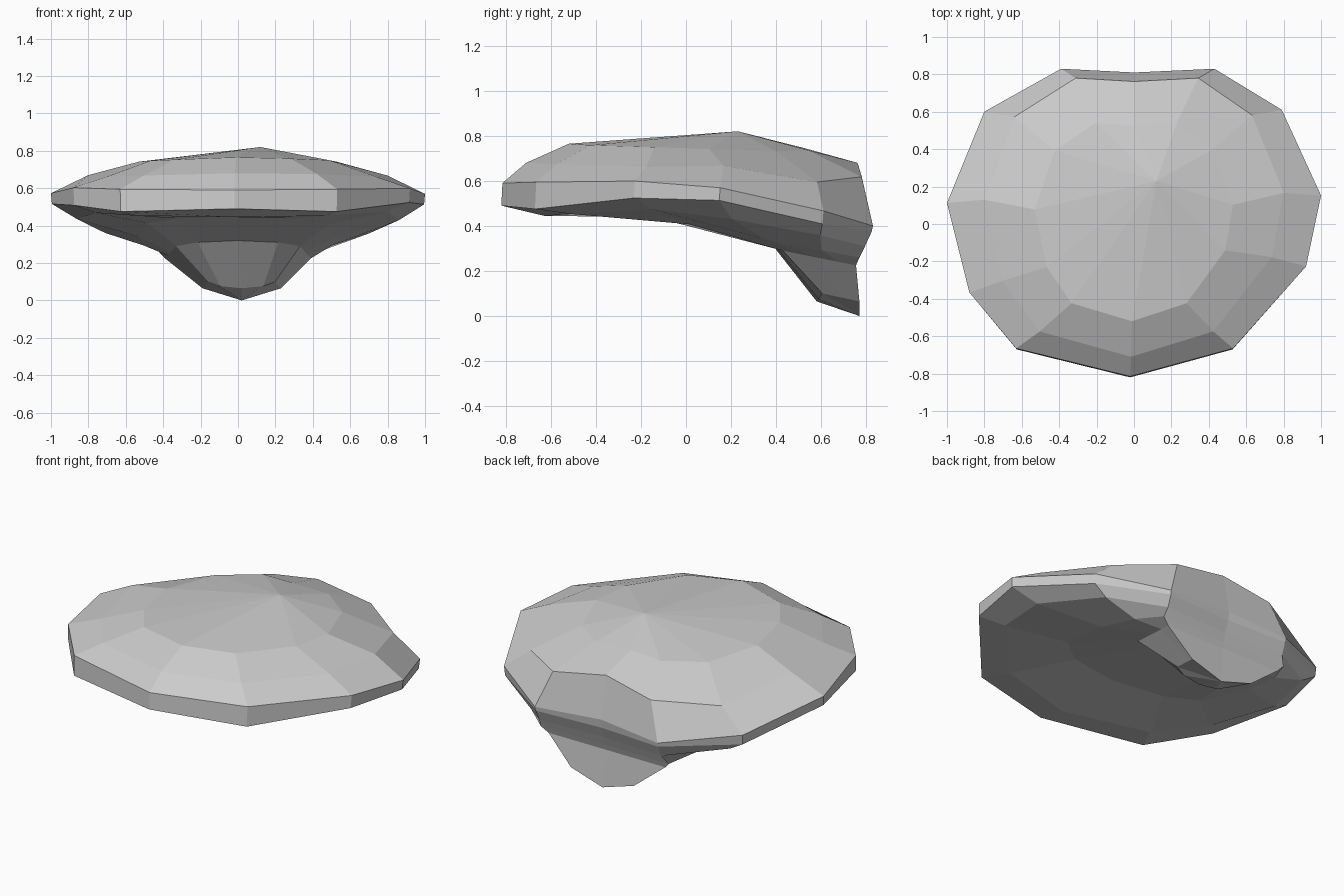
import bpy, bmesh

if "Cube" in bpy.data.objects:
    bpy.data.objects.remove(bpy.data.objects["Cube"])

# Plan outline of the cap rim, counter-clockwise from the front
OUTLINE = [(-.02, -.82), (.53, -.67), (.92, -.23), (1, .15), (.79, .61), (.43, .83),
           (0, .81), (-.39, .83), (-.80, .60), (-1, .11), (-.88, -.37), (-.63, -.67)]
# D-shaped stem section with a flat back, left half mirrored from the right
HALF = [(.55, -.75), (.85, -.60), (.92, .1), (.96, .5), (1, .83)]
STEM = [(0, -.82)] + HALF + [(0, .83)] + [(-x, y) for x, y in reversed(HALF)]
BACK = 6


def height(profile, y):
    """Interpolate a side profile of (y, z) points."""
    if y <= profile[0][0]:
        return profile[0][1]
    for (y0, z0), (y1, z1) in zip(profile, profile[1:]):
        if y <= y1:
            return z0 + (z1 - z0) * (y - y0) / (y1 - y0)
    return profile[-1][1]


bm = bmesh.new()


def ring(sx, y0, y1, profile, back_z=None, stem=0, camber=0, shift=0):
    """Outline blended to the stem section, scaled and laid on a side profile."""
    verts = []
    for i, ((xa, ya), (xb, yb)) in enumerate(zip(OUTLINE, STEM)):
        x = (xa + (xb - xa) * stem) * sx
        y = y0 + (ya + (yb - ya) * stem + .82) / 1.65 * (y1 - y0)
        z = height(profile, y) - camber * x * x
        if i == BACK and back_z is not None:
            z = back_z
        verts.append(bm.verts.new((x + shift, y, z)))
    return verts


rings = [
    # crown, shoulder, upper rim, lower rim
    ring(.53, -.52, .54, [(-.52, .765), (-.1, .79), (.15, .785), (.54, .745)], .745, camber=.16),
    ring(.80, -.71, .78, [(-.71, .68), (-.5, .70), (-.2, .715), (.15, .735), (.57, .635), (.77, .63)],
         .68, camber=.1),
    ring(1, -.815, .83, [(-.81, .59), (-.3, .605), (.15, .57), (.6, .47), (.83, .40)], .43),
    ring(.995, -.82, .825, [(-.82, .49), (-.67, .475), (-.22, .525), (.14, .515), (.6, .41), (.83, .375)]),
    # underside
    ring(.87, -.63, .795, [(-.63, .445), (-.15, .475), (.15, .44), (.57, .365), (.79, .31)], stem=.1),
    ring(.56, -.2, .77, [(-.2, .45), (.38, .335), (.77, .26)], stem=.6),
    # stem mouth and tip
    ring(.39, .38, .755, [(.38, .32), (.43, .29), (.755, .225)], stem=1),
    ring(.21, .58, .77, [(.58, .065), (.605, .10), (.77, .065)], 0, stem=1, shift=.02),
]
for a, b in zip(rings, rings[1:]):
    for i in range(12):
        j = (i + 1) % 12
        bm.faces.new((a[i], b[i], b[j], a[j]))

# Peak of the cap, and the stem tip fanned from its lowest point
peak = bm.verts.new((.12, .23, .82))
tip = rings[-1]
for i in range(12):
    j = (i + 1) % 12
    bm.faces.new((peak, rings[0][i], rings[0][j]))
    if BACK not in (i, j):
        bm.faces.new((tip[BACK], tip[j], tip[i]))
bmesh.ops.recalc_face_normals(bm, faces=bm.faces)

mesh = bpy.data.meshes.new("shelf_mushroom")
bm.to_mesh(mesh)
bm.free()
obj = bpy.data.objects.new("shelf_mushroom", mesh)
bpy.context.collection.objects.link(obj)
